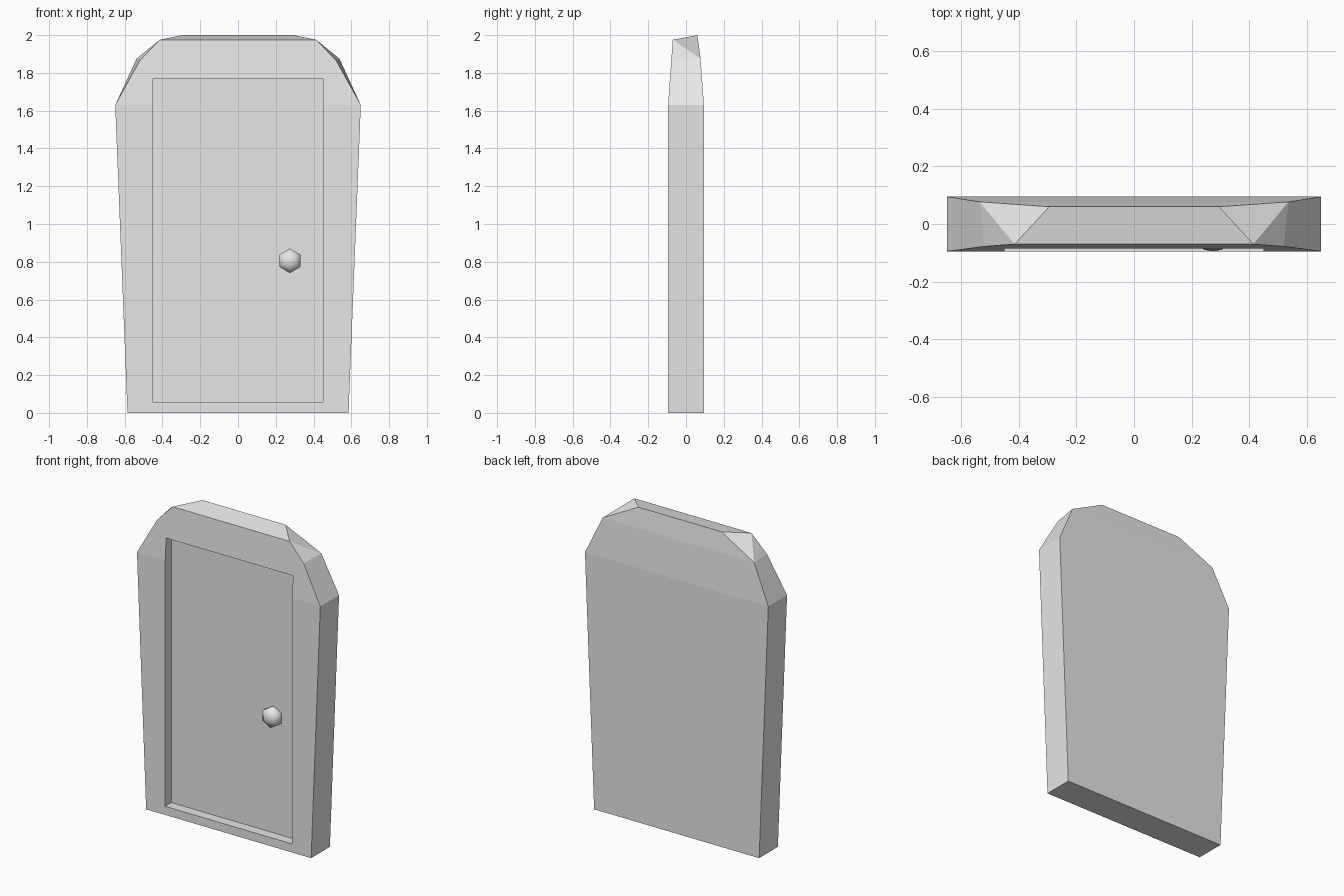
import bpy
import bmesh
from math import cos, sin, pi

default = bpy.data.objects.get("Cube")
if default:
    bpy.data.objects.remove(default)

# Single pale grey material
grey = bpy.data.materials.new("pale_grey")
grey.use_nodes = True
colour = (0.8, 0.8, 0.8, 1.0)
grey.diffuse_color = colour
grey.node_tree.nodes["Principled BSDF"].inputs["Base Color"].default_value = colour


def make_object(name, bm):
    bmesh.ops.recalc_face_normals(bm, faces=bm.faces)
    mesh = bpy.data.meshes.new(name)
    bm.to_mesh(mesh)
    bm.free()
    mesh.materials.append(grey)
    obj = bpy.data.objects.new(name, mesh)
    bpy.context.collection.objects.link(obj)
    return obj


# Door frame: right-hand corners (x, y, z) from the ground up, mirrored across
front = [(0.585, -0.095, 0), (0.65, -0.095, 1.63),
         (0.52, -0.078, 1.865), (0.415, -0.07, 1.975)]
back = [(0.585, 0.095, 0), (0.65, 0.095, 1.63),
        (0.537, 0.077, 1.875), (0.295, 0.06, 2.0)]
bm = bmesh.new()


def mirrored(points):
    return [[bm.verts.new((s * x, y, z)) for x, y, z in points] for s in (1, -1)]


(fr, fl), (br, bl) = mirrored(front), mirrored(back)
for i in range(3):
    if i != 1:
        bm.faces.new((br[i], br[i + 1], bl[i + 1], bl[i]))
bm.faces.new((br[1], br[2], bl[2], bl[1]))
bm.faces.new((fr[0], fr[1], fl[1], fl[0]))
bm.faces.new(fr[1:] + fl[:0:-1])
for f, b in ((fr, br), (fl, bl)):
    bm.faces.new((f[0], f[1], b[1], b[0]))
    bm.faces.new((f[1], f[2], b[2], b[1]))
    bm.faces.new((f[2], f[3], b[2]))
    bm.faces.new((f[3], b[3], b[2]))
bm.faces.new((fr[0], fl[0], bl[0], br[0]))
bm.faces.new((fr[3], fl[3], bl[3], br[3]))
door_frame = make_object("door_frame", bm)

# Recess for the door panel
bm = bmesh.new()
bmesh.ops.create_cube(bm, size=1)
bmesh.ops.scale(bm, vec=(0.9, 0.268, 1.715), verts=bm.verts)
bmesh.ops.translate(bm, vec=(0, -0.166, 0.9125), verts=bm.verts)
cutter = make_object("recess_cutter", bm)
cutter.hide_render = True
cutter.hide_set(True)

cut = door_frame.modifiers.new("recess", "BOOLEAN")
cut.operation = "DIFFERENCE"
cut.solver = "EXACT"
cut.object = cutter
bpy.context.view_layer.objects.active = door_frame
door_frame.select_set(True)
bpy.ops.object.modifier_apply(modifier=cut.name)
bpy.data.objects.remove(cutter)

# Six-sided rounded knob, turned around the y axis
bm = bmesh.new()
rings = []
for y, radius in ((-0.015, 0.06), (-0.035, 0.065), (-0.065, 0.065), (-0.09, 0.035)):
    rings.append([bm.verts.new((0.275 + radius * sin(k * pi / 3), y,
                                0.805 + radius * cos(k * pi / 3))) for k in range(6)])
tip = bm.verts.new((0.275, -0.095, 0.805))
bm.faces.new(rings[0])
for k in range(6):
    n = (k + 1) % 6
    for a, b in zip(rings, rings[1:]):
        bm.faces.new((a[k], a[n], b[n], b[k]))
    bm.faces.new((rings[-1][k], rings[-1][n], tip))
for face in bm.faces:
    face.smooth = True
make_object("door_knob", bm)
